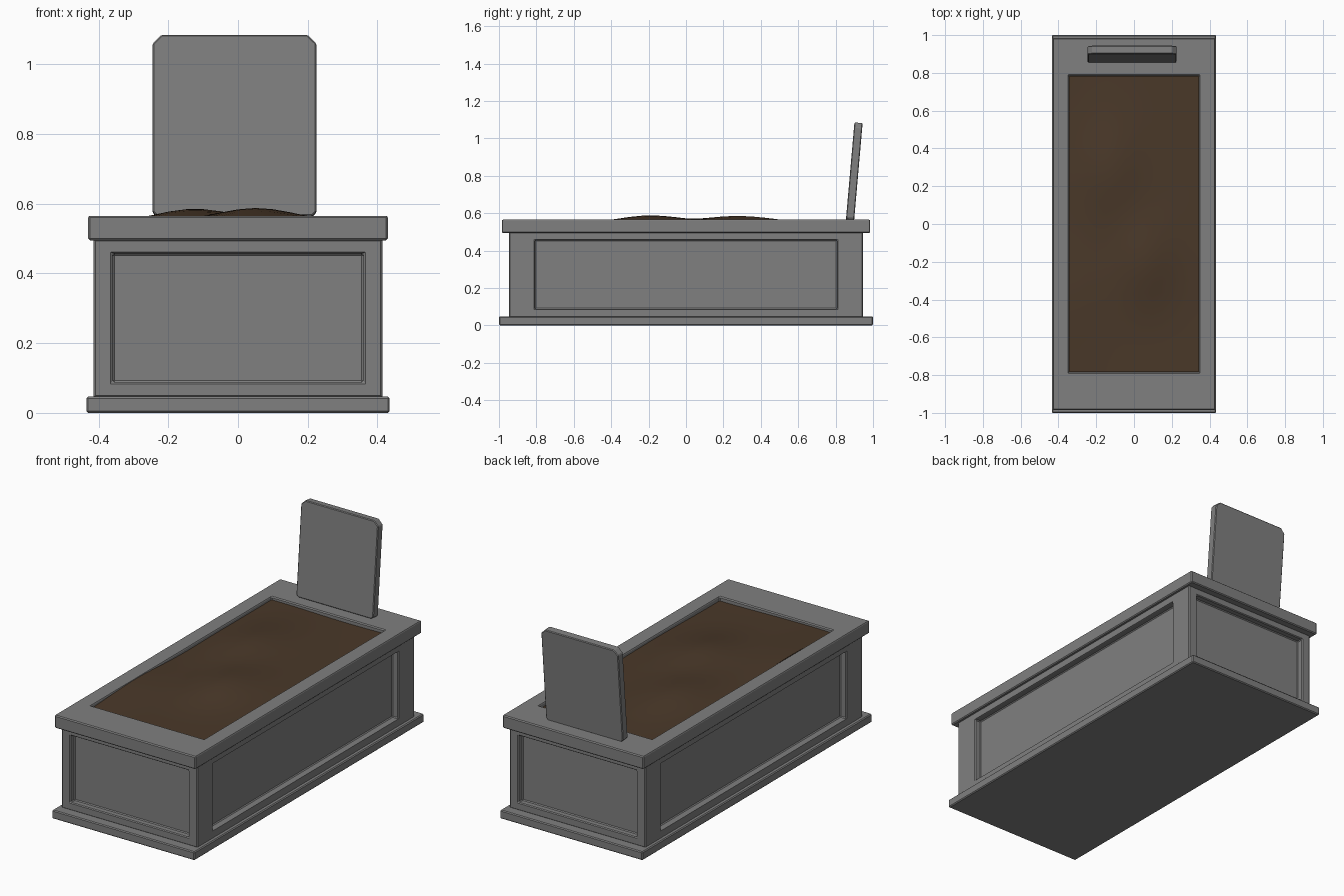
import bpy, bmesh, math
from mathutils import Matrix

if "Cube" in bpy.data.objects:
    bpy.data.objects.remove(bpy.data.objects["Cube"])


def material(name, rgb):
    m = bpy.data.materials.new(name)
    m.diffuse_color = (*rgb, 1)
    m.use_nodes = True
    m.node_tree.nodes["Principled BSDF"].inputs["Base Color"].default_value = m.diffuse_color
    return m


STONE = material("grey stone", (0.215, 0.215, 0.215))
SOIL = material("brown soil", (0.068, 0.040, 0.022))


def finish(bm, name, mat, bevel=0.0):
    bmesh.ops.recalc_face_normals(bm, faces=bm.faces)
    me = bpy.data.meshes.new(name)
    bm.to_mesh(me)
    bm.free()
    me.materials.append(mat)
    ob = bpy.data.objects.new(name, me)
    bpy.context.collection.objects.link(ob)
    if bevel:
        mod = ob.modifiers.new("soft edges", 'BEVEL')
        mod.width = bevel
        mod.segments = 1
        mod.limit_method = 'ANGLE'
        mod.angle_limit = math.radians(40)
    return ob


def box(hx, hy, z0, z1):
    bm = bmesh.new()
    bmesh.ops.create_cube(bm, size=1, matrix=Matrix.Translation((0, 0, (z0 + z1) / 2))
                          @ Matrix.Diagonal((2 * hx, 2 * hy, z1 - z0, 1)))
    return bm


def recess(bm, face, lo, hi, depth):
    """Cut a rectangular recess; lo/hi bound the opening on the two face axes."""
    n = face.normal.copy()
    skip = max(range(3), key=lambda i: abs(n[i]))
    axes = [i for i in range(3) if i != skip]
    bmesh.ops.inset_individual(bm, faces=[face], thickness=0.02)
    for v in face.verts:
        mid = face.calc_center_median()
    for v in face.verts:
        for k, i in enumerate(axes):
            v.co[i] = hi[k] if v.co[i] > mid[i] else lo[k]
    ext = bmesh.ops.extrude_discrete_faces(bm, faces=[face])
    for v in ext['faces'][0].verts:
        v.co -= n * depth


# Plinth
finish(box(0.435, 1.0, 0, 0.047), "plinth", STONE, 0.005)

# Chest body with a recessed panel on each side
bm = box(0.414, 0.947, 0.045, 0.497)
bm.normal_update()
for f in [f for f in bm.faces if abs(f.normal.z) < 0.5]:
    w = 0.36 if abs(f.normal.y) > 0.5 else 0.806
    recess(bm, f, (-w, 0.088), (w, 0.457), 0.037)
finish(bm, "chest_body", STONE, 0.005)

# Rim with the planting opening
bm = box(0.43, 0.985, 0.495, 0.565)
bm.normal_update()
top = [f for f in bm.faces if f.normal.z > 0.5][0]
recess(bm, top, (-0.346, -0.786), (0.346, 0.786), 0.06)
finish(bm, "rim", STONE, 0.005)


# Soil: gently mounded surface with a skirt
def bump(x, y, cx, cy, sx, sy, a):
    return a * math.exp(-((x - cx) / sx) ** 2 - ((y - cy) / sy) ** 2)


def height(x, y):
    h = 0.546 + bump(x, y, 0.05, -0.2, 0.16, 0.24, 0.043)
    h += bump(x, y, -0.13, 0.27, 0.16, 0.26, 0.038)
    h += bump(x, y, -0.33, -0.4, 0.2, 0.3, 0.016)
    return h + 0.003 * math.sin(7 * x + 5 * y)


bm = bmesh.new()
bmesh.ops.create_grid(bm, x_segments=14, y_segments=26, size=1)
for v in bm.verts:
    x, y = v.co.x * 0.344, v.co.y * 0.784
    v.co = (x, y, height(x, y))
rim_edges = [e for e in bm.edges if e.is_boundary]
skirt = bmesh.ops.extrude_edge_only(bm, edges=rim_edges)
for v in skirt['geom']:
    if isinstance(v, bmesh.types.BMVert):
        v.co.z = 0.507
soil = finish(bm, "soil", SOIL)
for p in soil.data.polygons:
    p.use_smooth = abs(p.normal.z) > 0.5

# Headstone: clipped-corner slab leaning back
bm = bmesh.new()
w, h, c, b, t = 0.235, 0.522, 0.025, 0.012, 0.044
outline = [(-w + b, 0), (w - b, 0), (w, b), (w, h - c), (w - c, h),
           (-w + c, h), (-w, h - c), (-w, b)]
face = bm.faces.new([bm.verts.new((x, 0, z)) for x, z in outline])
ext = bmesh.ops.extrude_face_region(bm, geom=[face])
for v in ext['geom']:
    if isinstance(v, bmesh.types.BMVert):
        v.co.y = t
stone = finish(bm, "headstone", STONE, 0.004)
stone.location = (-0.01, 0.855, 0.565)
stone.rotation_euler.x = math.radians(-5)
